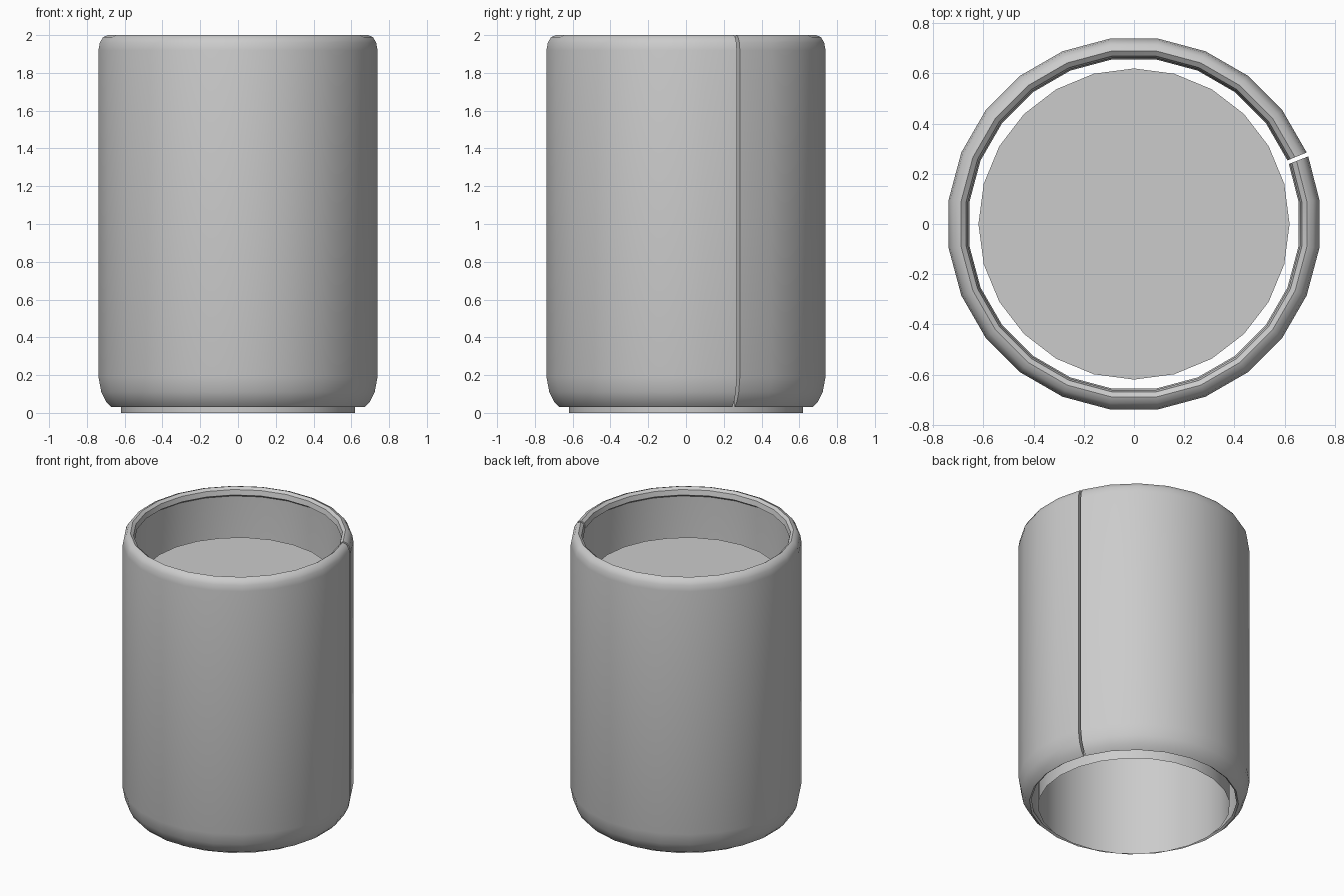
import bpy
import bmesh
from math import cos, sin, radians

default = bpy.data.objects.get("Cube")
if default:
    bpy.data.objects.remove(default, do_unlink=True)

SIDES = 24
STEP = 360 / SIDES

# Single grey finish
grey = bpy.data.materials.new("satin grey")
grey.use_nodes = True
COLOUR = (0.6, 0.6, 0.6, 1)
grey.diffuse_color = COLOUR
grey.node_tree.nodes["Principled BSDF"].inputs["Base Color"].default_value = COLOUR


def finish(name, bm):
    bmesh.ops.recalc_face_normals(bm, faces=bm.faces)
    mesh = bpy.data.meshes.new(name)
    bm.to_mesh(mesh)
    bm.free()
    obj = bpy.data.objects.new(name, mesh)
    bpy.context.collection.objects.link(obj)
    mesh.materials.append(grey)
    bpy.ops.object.select_all(action="DESELECT")
    obj.select_set(True)
    bpy.context.view_layer.objects.active = obj
    bpy.ops.object.shade_smooth_by_angle(angle=radians(40))
    return obj


def ring_of(bm, profile, angle):
    a = radians(angle)
    return [bm.verts.new((r * cos(a), r * sin(a), z)) for r, z in profile]


# Outer shell: closed wall section swept round, leaving a narrow seam
section = [
    (0.675, 0.03), (0.705, 0.06), (0.73, 0.11), (0.745, 0.19),
    (0.745, 1.92), (0.738, 1.96), (0.72, 1.99), (0.695, 2.0),
    (0.675, 1.985), (0.667, 1.95), (0.695, 1.93),
    (0.695, 0.15), (0.662, 0.04),
]
start = STEP * 1.5
angles = [start + STEP * i for i in range(SIDES)] + [start + 358.7]
bm = bmesh.new()
rings = [ring_of(bm, section, a) for a in angles]
n = len(section)
for a, b in zip(rings, rings[1:]):
    for i in range(n):
        j = (i + 1) % n
        bm.faces.new((a[i], b[i], b[j], a[j]))
bm.faces.new(rings[0])
bm.faces.new(rings[-1])
finish("outer_shell", bm)

# Inner core: capped on top, open underneath
bm = bmesh.new()
core = [ring_of(bm, [(0.62, 0), (0.62, 1.67)], STEP * i) for i in range(SIDES)]
for i, a in enumerate(core):
    b = core[(i + 1) % SIDES]
    bm.faces.new((a[0], b[0], b[1], a[1]))
bm.faces.new([pair[1] for pair in core])
finish("inner_core", bm)
